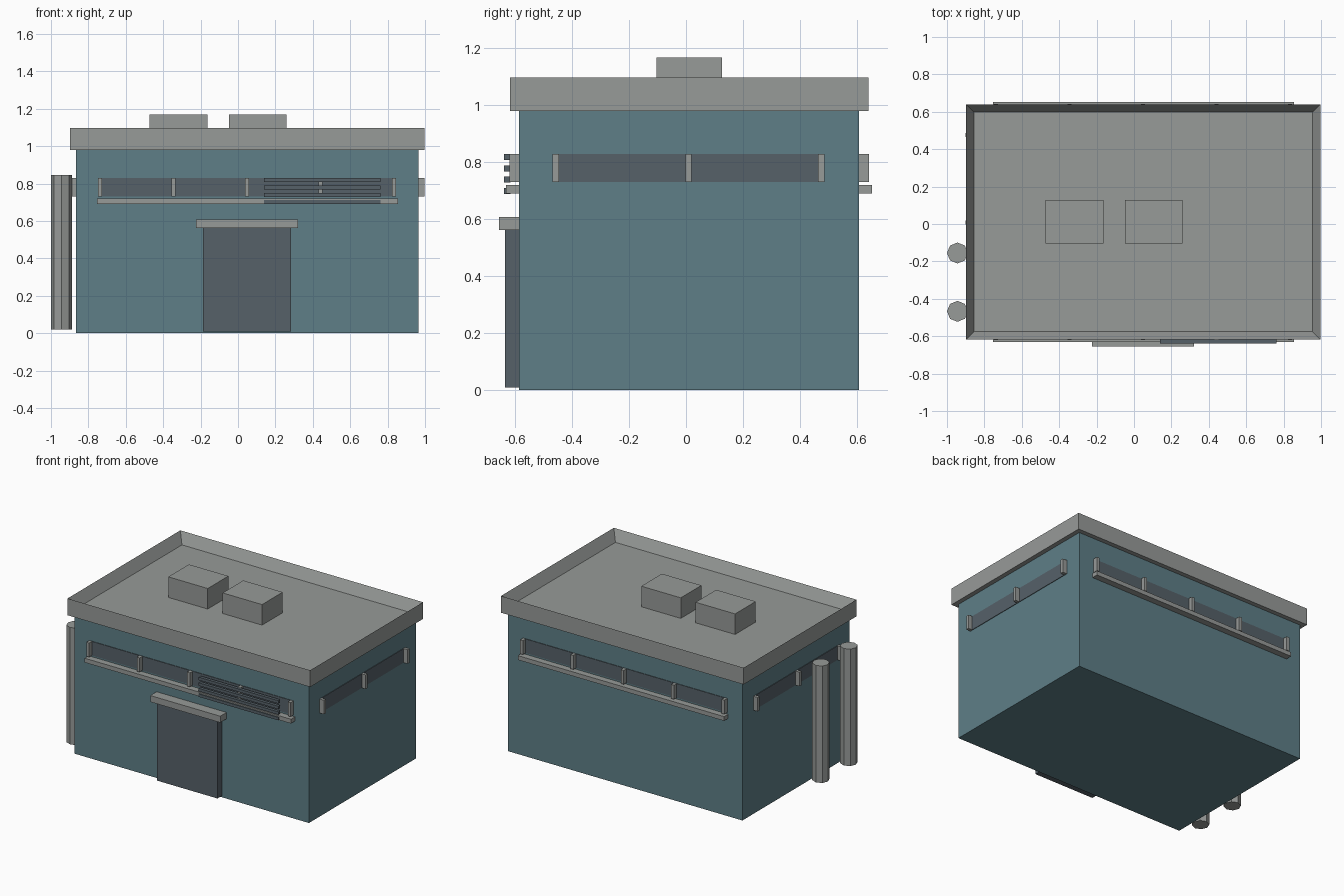
import bpy
import bmesh
from mathutils import Vector

cube = bpy.data.objects.get("Cube")
if cube:
    bpy.data.objects.remove(cube, do_unlink=True)


def material(name, rgb):
    mat = bpy.data.materials.new(name)
    mat.use_nodes = True
    mat.diffuse_color = (*rgb, 1)
    mat.node_tree.nodes["Principled BSDF"].inputs["Base Color"].default_value = (*rgb, 1)
    return mat


TEAL = material("teal wall", (0.112, 0.212, 0.244))
GREY = material("concrete grey", (0.31, 0.325, 0.315))
DARK = material("dark slate", (0.093, 0.12, 0.141))


def finish(bm, name, mat):
    mesh = bpy.data.meshes.new(name)
    bm.to_mesh(mesh)
    bm.free()
    mesh.materials.append(mat)
    obj = bpy.data.objects.new(name, mesh)
    bpy.context.collection.objects.link(obj)
    return obj


def box_bmesh(x, y, z):
    """Box from a (low, high) pair on each axis."""
    bm = bmesh.new()
    bmesh.ops.create_cube(bm, size=1)
    for v in bm.verts:
        v.co = Vector([(a + b) / 2 + c * (b - a) for (a, b), c in zip((x, y, z), v.co)])
    return bm


def box(name, mat, x, y, z):
    return finish(box_bmesh(x, y, z), name, mat)


def around(centre, width):
    return (centre - width / 2, centre + width / 2)


LEFT, RIGHT, FRONT, BACK = 0.964, -0.866, -0.586, 0.608
WALL_TOP, OVERHANG = 0.98, 0.032

# Main block
box("walls", TEAL, (RIGHT, LEFT), (FRONT, BACK), (0, WALL_TOP))

# Roof slab with a sunken deck inside its parapet
bm = box_bmesh((RIGHT - OVERHANG, LEFT + OVERHANG), (FRONT - OVERHANG, BACK + OVERHANG),
               (WALL_TOP, 1.098))
bm.normal_update()
top = max(bm.faces, key=lambda f: f.calc_center_median().z)
bmesh.ops.inset_region(bm, faces=[top], thickness=0.06)
bmesh.ops.translate(bm, verts=top.verts, vec=(0, 0, -0.075))
finish(bm, "roof", GREY)

# Rooftop units
for i, x in enumerate((-0.318, 0.106)):
    box(f"roof_unit_{i + 1}", GREY, around(x, 0.308), (-0.103, 0.127), (1.02, 1.168))

# Door and lintel
box("door", DARK, (-0.187, 0.284), (-0.635, FRONT), (0.01, 0.565))
box("door_lintel", GREY, (-0.225, 0.321), (-0.656, FRONT), (0.563, 0.608))

# Window bands on the long walls, with dividers and a sill
WINDOW = (0.731, 0.83)
for side, wall, out in (("front", FRONT, -1), ("back", BACK, 1)):
    def depth(d):
        return tuple(sorted((wall, wall + out * d)))
    box(f"{side}_window", DARK, (-0.738, 0.834), depth(0.004), WINDOW)
    for i in range(5):
        box(f"{side}_divider_{i + 1}", GREY, around(-0.738 + i * 0.393, 0.022), depth(0.034), WINDOW)
    box(f"{side}_sill", GREY, (-0.755, 0.855), depth(0.045), (0.69, 0.72))

# Window bands on the short walls
for side, wall, out in (("right", RIGHT, -1), ("left", LEFT, 1)):
    def reach(d):
        return tuple(sorted((wall, wall + out * d)))
    box(f"{side}_window", DARK, reach(0.004), (-0.457, 0.476), WINDOW)
    for i in range(3):
        box(f"{side}_divider_{i + 1}", GREY, reach(0.034), around(-0.457 + i * 0.466, 0.022), WINDOW)

# Slatted shutter over part of the front window
for i in range(4):
    box(f"shutter_slat_{i + 1}", DARK, (0.14, 0.761), (-0.638, -0.616),
        around(0.7 + i * 0.0393, 0.021))

# Eight-sided pipes beside the right wall
for i, y in enumerate((-0.155, -0.467)):
    bm = bmesh.new()
    bmesh.ops.create_cone(bm, cap_ends=True, segments=8, radius1=0.056, radius2=0.056, depth=0.825)
    bmesh.ops.translate(bm, verts=bm.verts, vec=(-0.944, y, 0.432))
    finish(bm, f"pipe_{i + 1}", GREY)
